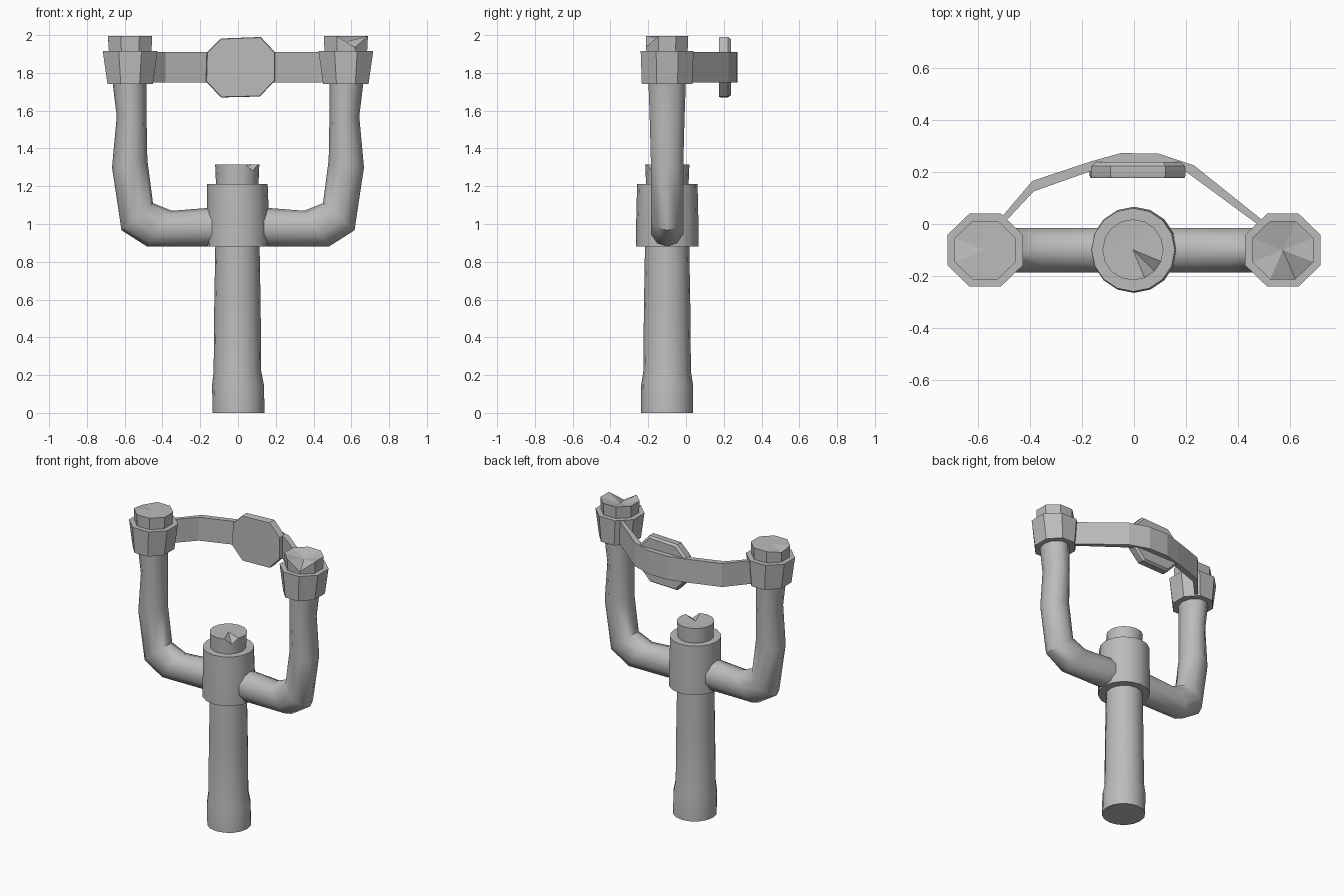
import bpy
import bmesh
import math
from mathutils import Vector

cube = bpy.data.objects.get("Cube")
if cube:
    bpy.data.objects.remove(cube, do_unlink=True)

grey = bpy.data.materials.new("plain grey")
grey.use_nodes = True
grey.diffuse_color = (0.5, 0.5, 0.5, 1)
grey.node_tree.nodes["Principled BSDF"].inputs["Base Color"].default_value = (0.5, 0.5, 0.5, 1)

CY = -0.1  # depth of the frame's centre plane


def loft(name, rings, smooth=None, dent=None):
    """Skin a list of equal-length rings and cap both ends.
    dent = (rim index, rim drop, centre drop) sinks the last cap."""
    bm = bmesh.new()
    vs = [[bm.verts.new(p) for p in ring] for ring in rings]
    n = len(vs[0])
    for a, b in zip(vs, vs[1:]):
        for i in range(n):
            j = (i + 1) % n
            bm.faces.new((a[i], a[j], b[j], b[i]))
    bm.faces.new(vs[0][::-1])
    if dent:
        rim, rim_drop, centre_drop = dent
        top = vs[-1]
        mid = sum((v.co for v in top), Vector()) / n
        mid.z -= centre_drop
        centre = bm.verts.new(mid)
        top[rim].co.z -= rim_drop
        for i in range(n):
            bm.faces.new((top[i], top[(i + 1) % n], centre))
    else:
        bm.faces.new(vs[-1])
    bmesh.ops.recalc_face_normals(bm, faces=bm.faces[:])
    mesh = bpy.data.meshes.new(name)
    bm.to_mesh(mesh)
    bm.free()
    mesh.materials.append(grey)
    ob = bpy.data.objects.new(name, mesh)
    bpy.context.collection.objects.link(ob)
    if smooth:
        bpy.ops.object.select_all(action='DESELECT')
        ob.select_set(True)
        bpy.context.view_layer.objects.active = ob
        bpy.ops.object.shade_smooth_by_angle(angle=math.radians(smooth))
    return ob


def circle(x, y, z, r, n=16):
    return [(x + r * math.cos(math.tau * i / n),
             y + r * math.sin(math.tau * i / n), z) for i in range(n)]


def octagon(x, y, z, rx, ry):
    k = 1 / math.cos(math.pi / 8)
    return [(x + rx * k * math.cos(math.tau * (i + .5) / 8),
             y + ry * k * math.sin(math.tau * (i + .5) / 8), z) for i in range(8)]


# Grip, collar and the dented knob above it
loft("handle_grip", [circle(0.003, -0.1, 0, 0.138), circle(0, -0.1, 0.15, 0.137),
                     circle(-0.003, -0.1, 0.22, 0.126), circle(-0.003, -0.1, 0.55, 0.123),
                     circle(-0.003, -0.1, 0.9, 0.117)], 35)
loft("handle_collar", [circle(0, -0.099, 0.88, 0.165), circle(0, -0.099, 1.0, 0.165),
                       circle(-0.003, -0.099, 1.213, 0.16)], 35)
loft("handle_knob", [circle(-0.004, -0.099, 1.2, 0.112),
                     circle(-0.004, -0.099, 1.315, 0.117)], 35, dent=(14, 0.035, 0.004))

# Bent arms: inner edge x, z, outer edge x, z, half depth
ARM = [(0.02, 1.085, 0.02, 0.88, 0.09), (0.16, 1.085, 0.16, 0.88, 0.09),
       (0.35, 1.07, 0.48, 0.88, 0.09), (0.45, 1.11, 0.617, 0.967, 0.09),
       (0.48, 1.34, 0.667, 1.30, 0.09), (0.484, 1.56, 0.642, 1.57, 0.097),
       (0.485, 1.78, 0.668, 1.78, 0.105)]


def arm_ring(side, xi, zi, xo, zo, depth, n=10):
    ring = []
    for i in range(n):
        a = math.tau * i / n
        t = (1 - math.cos(a)) / 2
        ring.append((side * (xi + (xo - xi) * t), CY + depth * math.sin(a), zi + (zo - zi) * t))
    return ring


for side, label in ((1, "left"), (-1, "right")):
    loft(label + "_arm", [arm_ring(side, *row) for row in ARM], 45)
    x = side * 0.571
    loft(label + "_cup", [octagon(x, CY, 1.74, 0.12, 0.134),
                          octagon(x, CY, 1.915, 0.145, 0.14)])
    loft(label + "_tip", [octagon(x, CY, 1.90, 0.112, 0.108),
                          octagon(x, CY, 1.995, 0.117, 0.112)],
         dent=(6, 0.06, 0.03) if side > 0 else (3, 0.012, 0))

# Sling band: outer x, y then inner x, y along its length
BAND = [(-0.53, 0.0, -0.53, -0.03), (-0.39, 0.165, -0.385, 0.125),
        (-0.165, 0.24, -0.16, 0.205), (-0.05, 0.272, -0.05, 0.225),
        (0.095, 0.27, 0.09, 0.225), (0.23, 0.225, 0.2, 0.2),
        (0.53, -0.015, 0.50, -0.02)]
loft("sling_band", [[(xo, yo, 1.75), (xo, yo, 1.91), (xi, yi, 1.91), (xi, yi, 1.75)]
                    for xo, yo, xi, yi in BAND])

# Eight-sided pad in the middle of the band
PAD = [(-0.17, 1.755), (-0.09, 1.67), (0.115, 1.675), (0.197, 1.76),
       (0.197, 1.908), (0.12, 1.99), (-0.09, 1.982), (-0.165, 1.908)]


def pad_ring(y, s):
    return [(0.014 + (x - 0.014) * s, y, 1.83 + (z - 1.83) * s) for x, z in PAD]


loft("sling_pad", [pad_ring(0.176, 0.98), pad_ring(0.185, 1),
                   pad_ring(0.222, 1), pad_ring(0.237, 0.93)], 30)
